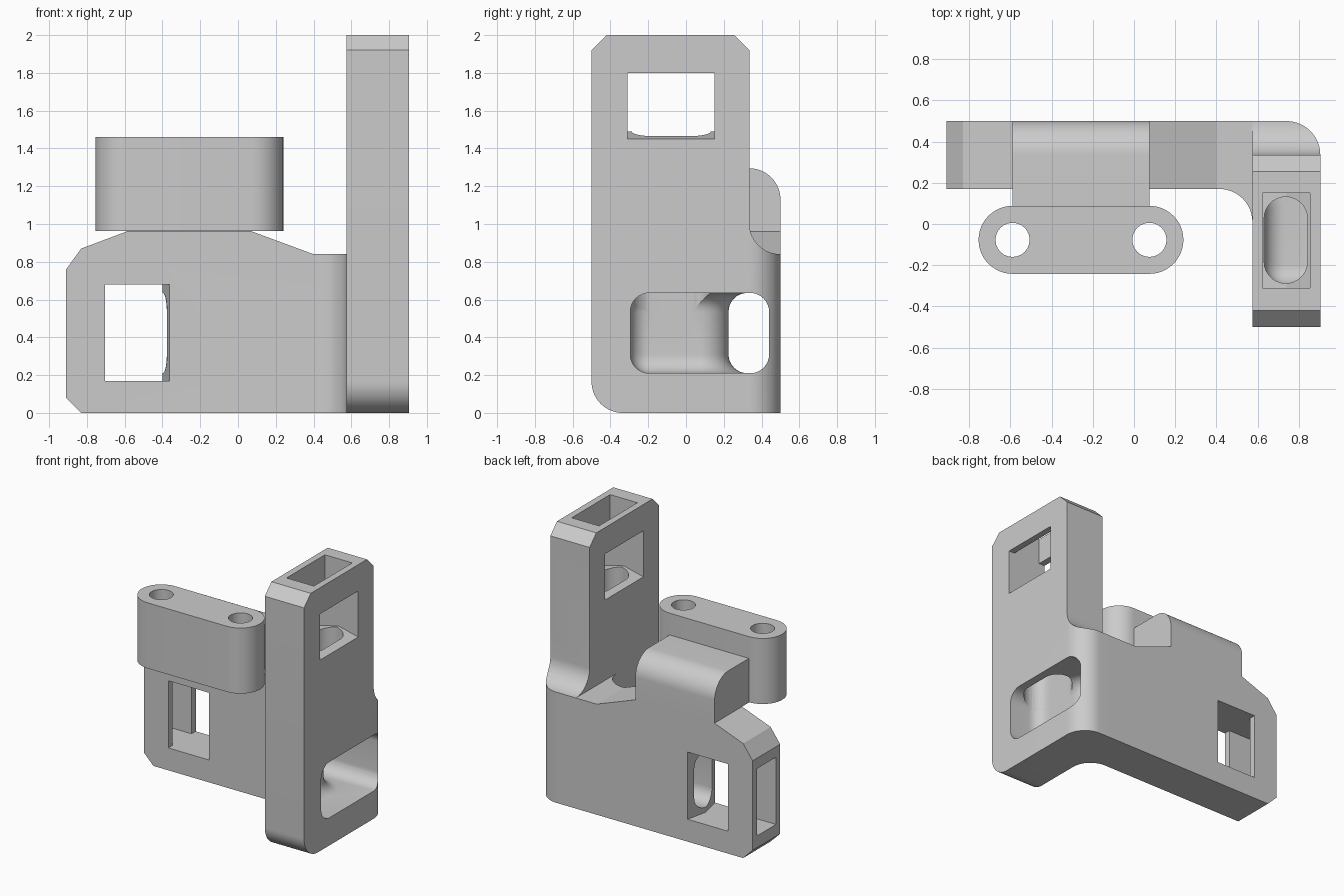
import bpy, bmesh
from math import sin, cos, pi, radians
from mathutils import Vector

cube = bpy.data.objects.get("Cube")
if cube:
    bpy.data.objects.remove(cube, do_unlink=True)

grey = bpy.data.materials.new("light_grey")
grey.use_nodes = True
colour = (0.6, 0.6, 0.6, 1)
grey.diffuse_color = colour
grey.node_tree.nodes["Principled BSDF"].inputs["Base Color"].default_value = colour


def arc(cx, cy, r, a0, a1, n=14):
    """Points along a circular arc, angles in degrees."""
    angles = [radians(a0 + (a1 - a0) * i / n) for i in range(n + 1)]
    return [(cx + r * cos(a), cy + r * sin(a)) for a in angles]


def prism(name, axis, outline, lo, hi, round_edges=0):
    """Extrude an outline along an axis; the outline uses the other two axes in order."""
    place = {"x": lambda a, b, t: (t, a, b),
             "y": lambda a, b, t: (a, t, b),
             "z": lambda a, b, t: (a, b, t)}[axis]
    bm = bmesh.new()
    face = bm.faces.new([bm.verts.new(place(a, b, lo)) for a, b in outline])
    grown = bmesh.ops.extrude_face_region(bm, geom=[face])["geom"]
    top = [v for v in grown if isinstance(v, bmesh.types.BMVert)]
    bmesh.ops.translate(bm, verts=top, vec=Vector(place(0, 0, hi - lo)))
    bmesh.ops.recalc_face_normals(bm, faces=bm.faces)
    if round_edges:
        sharp = [e for e in bm.edges if e.calc_face_angle(0) > 0.6]
        bmesh.ops.bevel(bm, geom=sharp, offset=round_edges, segments=8,
                        profile=0.5, affect='EDGES', clamp_overlap=False)
    mesh = bpy.data.meshes.new(name)
    bm.to_mesh(mesh)
    bm.free()
    mesh.materials.append(grey)
    ob = bpy.data.objects.new(name, mesh)
    bpy.context.collection.objects.link(ob)
    return ob


def rect(a0, a1, b0, b1):
    return [(a0, b0), (a1, b0), (a1, b1), (a0, b1)]


def combine(target, other, operation):
    """Apply a boolean and discard the helper."""
    mod = target.modifiers.new(other.name, 'BOOLEAN')
    mod.operation, mod.solver, mod.object = operation, 'EXACT', other
    bpy.context.view_layer.objects.active = target
    bpy.ops.object.modifier_apply(modifier=mod.name)
    bpy.data.objects.remove(other, do_unlink=True)


# Tall plate: chamfered top, rounded front foot, swept step at the back
body = prism("bracket_body", "x",
             arc(-0.335, 0.165, 0.165, 180, 270) + [(0.5, 0), (0.5, 0.84)]
             + arc(0.5, 1.005, 0.165, 270, 180)
             + [(0.335, 1.92), (0.255, 2), (-0.42, 2), (-0.5, 1.92)], 0.575, 0.905)

# Back plate with stepped shoulders
back_plate = prism("back_plate", "y",
                   [(-0.83, 0), (0.65, 0), (0.65, 0.84), (0.4, 0.84), (0.075, 0.96),
                    (-0.59, 0.96), (-0.83, 0.87), (-0.91, 0.76), (-0.91, 0.08)], 0.17, 0.5)

# Fillet in the inner corner between the plates
inner_fillet = prism("inner_fillet", "z",
                     arc(0.415, 0.01, 0.16, 90, 0) + [(0.64, 0.01), (0.64, 0.25), (0.415, 0.25)],
                     0, 0.84)

# Neck block joining the plate to the twin-hole lug
neck = prism("neck", "x",
             [(0.0, 0.96), (0.2, 0.96), (0.2, 0.9), (0.5, 0.9)]
             + arc(0.335, 1.13, 0.165, 0, 90) + [(0.0, 1.295)], -0.59, 0.075)

# Stadium-shaped lug
lug = prism("lug", "z",
            arc(-0.59, -0.077, 0.165, 90, 270, 24) + arc(0.075, -0.077, 0.165, -90, 90, 24),
            0.962, 1.46)

for part in (back_plate, inner_fillet, neck, lug):
    combine(body, part, 'UNION')

# Rounded outer vertical corner
cutters = [prism("corner_cut", "z",
                 arc(0.74, 0.335, 0.165, 0, 90) + [(0.74, 0.6), (1, 0.6), (1, 0.335)],
                 -0.1, 1.2)]

# Lug holes
for x in (-0.59, 0.075):
    cutters.append(prism("lug_hole", "z", arc(x, -0.077, 0.083, 0, 345, 23), 0.93, 1.6))

# Upper window with ridged sill, and its opening in the top
cutters.append(prism("upper_window", "y",
                     [(0.49, 1.43), (0.74, 1.49), (0.99, 1.43), (0.99, 1.8), (0.49, 1.8)],
                     -0.31, 0.15))
cutters.append(prism("top_opening", "z", rect(0.625, 0.855, -0.31, 0.15), 1.7, 2.1))

# Side window with ridged jamb, and its opening in the end
cutters.append(prism("side_window", "z",
                     [(-0.345, 0.085), (-0.4, 0.335), (-0.345, 0.585),
                      (-0.705, 0.585), (-0.705, 0.085)], 0.17, 0.68))
cutters.append(prism("end_opening", "x", rect(0.22, 0.45, 0.17, 0.68), -1, -0.6))

# Vertical channel from the upper window down to the pocket
cutters.append(prism("vertical_channel", "z",
                     arc(0.737, -0.183, 0.105, 180, 360) + arc(0.737, 0.027, 0.105, 0, 180),
                     0.42, 1.6))

# Pocket in the outer face, bending into the long horizontal channel
cutters.append(prism("pocket_channel", "z",
                     [(1.15, -0.295), (0.632, -0.295)] + arc(0.482, 0.075, 0.15, 0, 90)
                     + [(-0.6, 0.225), (-0.6, 0.44), (1.15, 0.44)],
                     0.21, 0.635, round_edges=0.1))

for cutter in cutters:
    combine(body, cutter, 'DIFFERENCE')

# Smooth curves, crisp edges
bpy.ops.object.select_all(action='DESELECT')
body.select_set(True)
bpy.context.view_layer.objects.active = body
bpy.ops.object.shade_smooth_by_angle(angle=radians(20))
